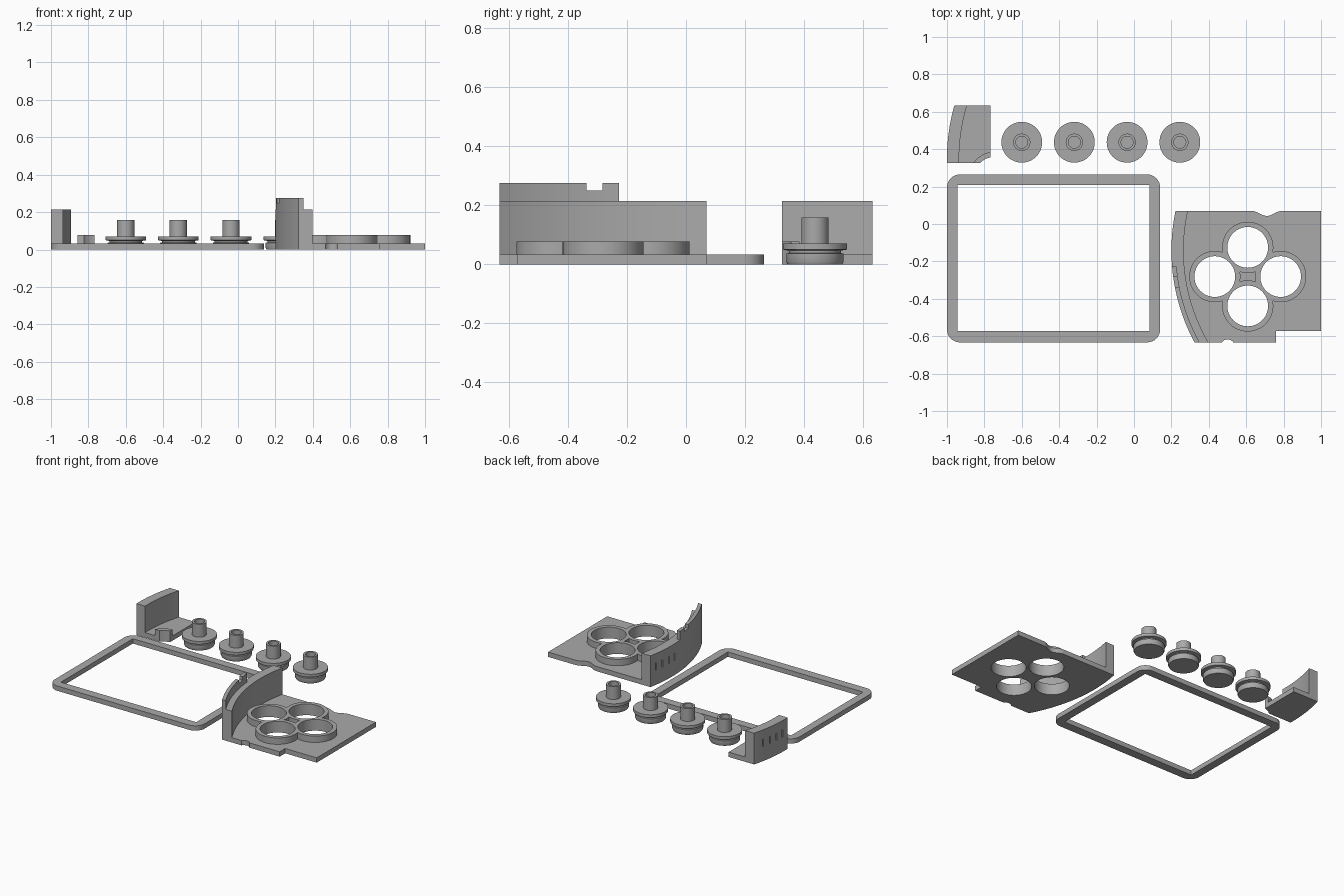
import bpy, bmesh, math
from mathutils import Matrix

old = bpy.data.objects.get("Cube")
if old:
    bpy.data.objects.remove(old, do_unlink=True)

grey = bpy.data.materials.new("plain grey")
grey.use_nodes = True
GREY = (0.4, 0.4, 0.4, 1)
grey.diffuse_color = GREY
grey.node_tree.nodes["Principled BSDF"].inputs["Base Color"].default_value = GREY


def finish(name, bm):
    bmesh.ops.recalc_face_normals(bm, faces=bm.faces)
    mesh = bpy.data.meshes.new(name)
    bm.to_mesh(mesh)
    bm.free()
    mesh.materials.append(grey)
    ob = bpy.data.objects.new(name, mesh)
    bpy.context.collection.objects.link(ob)
    return ob


def prism(name, outline, z0, z1):
    """Extrude a flat outline from z0 to z1."""
    bm = bmesh.new()
    face = bm.faces.new([bm.verts.new((x, y, z0)) for x, y in outline])
    top = bmesh.ops.extrude_face_region(bm, geom=[face])["geom"]
    verts = [v for v in top if isinstance(v, bmesh.types.BMVert)]
    bmesh.ops.translate(bm, verts=verts, vec=(0, 0, z1 - z0))
    return finish(name, bm)


def box(name, x0, x1, y0, y1, z0, z1):
    return prism(name, [(x0, y0), (x1, y0), (x1, y1), (x0, y1)], z0, z1)


def cylinder(name, x, y, r, z0, z1, sides=48):
    step = math.tau / sides
    return prism(name, [(x + r * math.cos(i * step), y + r * math.sin(i * step))
                        for i in range(sides)], z0, z1)


def combine(target, other, operation="DIFFERENCE"):
    """Apply a boolean and remove the helper object."""
    mod = target.modifiers.new("combine", "BOOLEAN")
    mod.object, mod.operation, mod.solver = other, operation, "EXACT"
    graph = bpy.context.evaluated_depsgraph_get()
    mesh = bpy.data.meshes.new_from_object(target.evaluated_get(graph))
    target.modifiers.clear()
    target.data = mesh
    bpy.data.objects.remove(other, do_unlink=True)


def smooth(ob):
    bpy.ops.object.select_all(action="DESELECT")
    ob.select_set(True)
    bpy.context.view_layer.objects.active = ob
    bpy.ops.object.shade_smooth_by_angle(angle=math.radians(30))


def arc(centre, r, y0, y1, n=20):
    """Points on the left side of a circle, from y0 to y1."""
    cx, cy = centre
    ys = [y0 + (y1 - y0) * i / n for i in range(n + 1)]
    return [(cx - math.sqrt(r * r - (y - cy) ** 2), y) for y in ys]


def curved_wall(name, centre, r, thick, y0, y1, z0, z1):
    return prism(name, arc(centre, r, y0, y1) + arc(centre, r - thick, y1, y0), z0, z1)


def cut_slits(wall, centre, ys):
    for y in ys:
        x = arc(centre, R, y, y, 1)[0][0]
        combine(wall, box("slit_cutter", x - 0.02, x + 0.015, y - 0.005, y + 0.005, 0.10, 0.15))


R, THICK, FLOOR, WALL_TOP, RING_TOP = 1.04, 0.065, 0.033, 0.215, 0.077
RING, HOLE, FRONT, BACK = 0.137, 0.109, -0.633, 0.633

# Rectangular frame with rounded corners
corners = [(0.07, 0.195, 0), (-0.93, 0.195, 1), (-0.93, -0.563, 2), (0.07, -0.563, 3)]
outline = []
for cx, cy, quarter in corners:
    for i in range(9):
        a = math.pi / 2 * (quarter + i / 8)
        outline.append((cx + 0.07 * math.cos(a), cy + 0.07 * math.sin(a)))
frame = prism("rectangular_frame", outline, 0, FLOOR)
combine(frame, box("frame_cutter", -0.945, 0.083, -0.573, 0.208, -0.1, 0.1))
smooth(frame)

# Large base plate with a dip at the back and a step at the front
big = (1.24, -0.142)
dip = [(0.71 + 0.08 * t, 0.07 - 0.0135 * (1 + math.cos(math.pi * t)))
       for t in [1 - i / 6 for i in range(13)]]
plate = prism("button_plate", arc(big, R - THICK, 0.07, FRONT)
              + [(0.76, FRONT), (0.76, -0.573), (1, -0.573), (1, 0.07)] + dip, 0, FLOOR)
combine(plate, cylinder("notch_cutter", 0.5, -0.655, 0.038, -0.1, 0.1))

# Four joined collars with holes through the plate
holes = [(0.608, -0.125), (0.432, -0.281), (0.784, -0.281), (0.608, -0.438)]
for x, y in holes:
    combine(plate, cylinder("collar", x, y, RING, 0.01, RING_TOP), "UNION")
for x, y in holes:
    combine(plate, cylinder("hole_cutter", x, y, HOLE, -0.1, 0.2))
smooth(plate)

# Large curved wall with slits and a raised lip
wall = curved_wall("large_curved_wall", big, R, THICK, FRONT, 0.07, 0, WALL_TOP)
cut_slits(wall, big, [0.02, -0.04, -0.1, -0.16])
smooth(wall)
lip = curved_wall("wall_lip", big, R, 0.024, FRONT, -0.227, WALL_TOP, 0.275)
combine(lip, box("lip_notch_cutter", 0.1, 0.4, -0.337, -0.283, 0.25, 0.3))
smooth(lip)

# Small corner piece: floor, collar fragment and curved wall
small, low, edge = (0.04, 0.35), 0.325, -0.767
corner = (-0.745, 0.25)
floor = prism("corner_floor", arc(small, R - THICK, low, BACK) + [(edge, BACK), (edge, low)], 0, FLOOR)
collar = cylinder("corner_collar", *corner, RING, 0.01, RING_TOP)
combine(collar, box("collar_trim", -1, edge, low, 0.5, -0.1, 0.2), "INTERSECT")
combine(floor, collar, "UNION")
combine(floor, cylinder("corner_hole_cutter", *corner, HOLE, -0.1, 0.2))
smooth(floor)
small_wall = curved_wall("small_curved_wall", small, R, THICK, low, BACK, 0, WALL_TOP)
cut_slits(small_wall, small, [0.56, 0.5, 0.44, 0.38])
smooth(small_wall)

# Four flanged buttons with hollow posts, each a turned profile
profile = [(0, 0), (0.093, 0), (0.097, 0.008), (0.097, 0.036), (0.088, 0.038), (0.088, 0.046),
           (0.109, 0.05), (0.109, 0.07), (0.046, 0.07), (0.046, 0.158), (0.032, 0.158),
           (0.032, 0.09), (0, 0.09)]
for i, x in enumerate([-0.6, -0.319, -0.037, 0.245]):
    bm = bmesh.new()
    verts = [bm.verts.new((r, 0, z)) for r, z in profile]
    edges = [bm.edges.new(pair) for pair in zip(verts, verts[1:])]
    bmesh.ops.spin(bm, geom=verts + edges, cent=(0, 0, 0), axis=(0, 0, 1),
                   angle=math.tau, steps=48, use_duplicate=False)
    bmesh.ops.remove_doubles(bm, verts=bm.verts, dist=0.0002)
    bmesh.ops.transform(bm, matrix=Matrix.Translation((x, 0.437, 0)), verts=bm.verts)
    smooth(finish(f"button_{i + 1}", bm))
